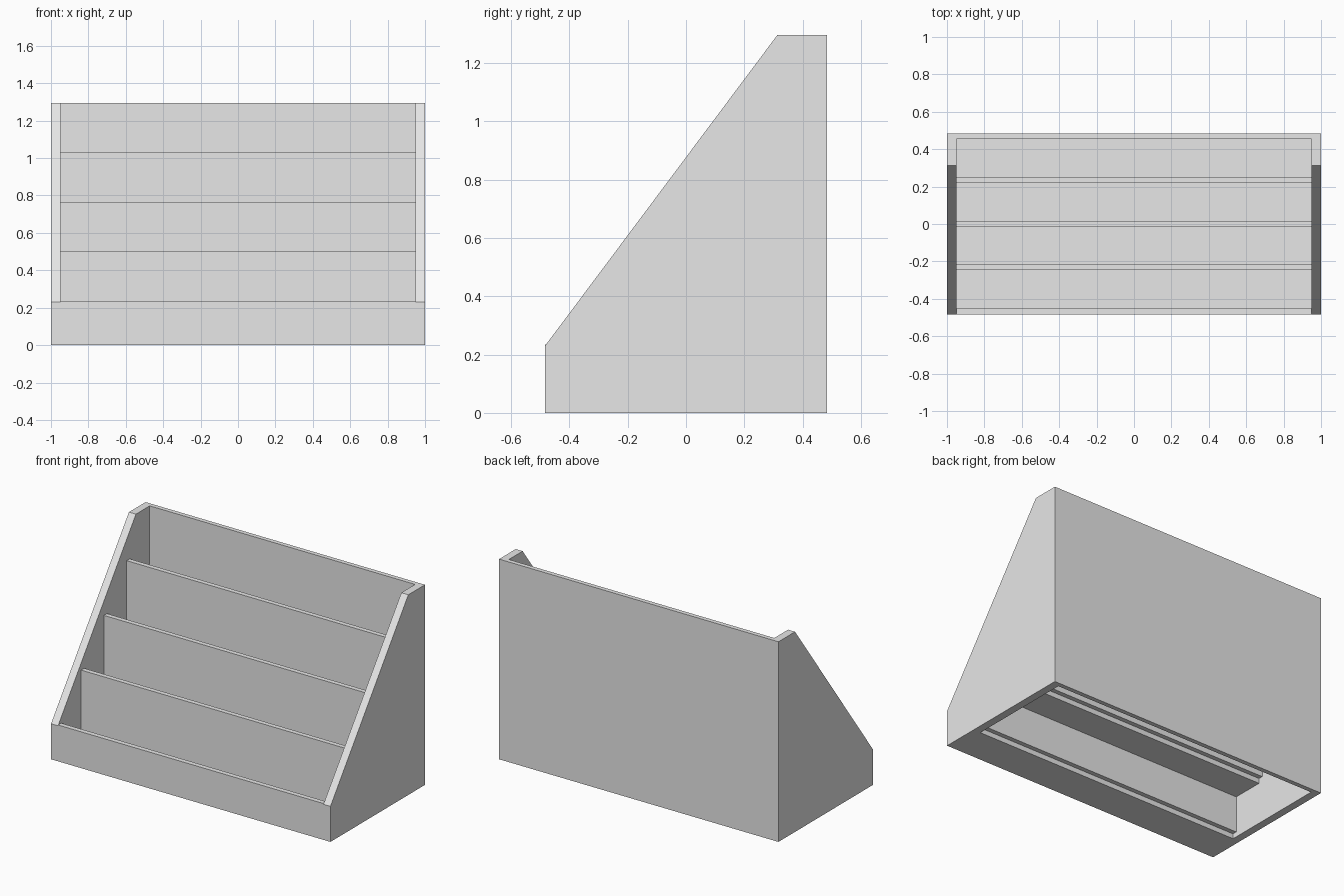
import bpy, bmesh

cube = bpy.data.objects.get("Cube")
if cube:
    bpy.data.objects.remove(cube, do_unlink=True)

# Single plain grey
grey = bpy.data.materials.new("light_grey")
grey.use_nodes = True
colour = (0.8, 0.8, 0.8, 1.0)
grey.diffuse_color = colour
grey.node_tree.nodes["Principled BSDF"].inputs["Base Color"].default_value = colour

HALF_X, INNER_X = 1.0, 0.95      # outer width and inside of the end panels
FRONT, BACK = -0.483, 0.483
HEIGHT, LIP = 1.295, 0.235       # back height and front lip height
THICK = 0.032                    # board thickness
STEP_Y, STEP_Z = 0.233, 0.265    # tier spacing


def prism(name, profile, x0, x1):
    """Extrude a (y, z) profile along x."""
    bm = bmesh.new()
    face = bm.faces.new([bm.verts.new((x0, y, z)) for y, z in profile])
    out = bmesh.ops.extrude_face_region(bm, geom=[face])
    moved = [v for v in out["geom"] if isinstance(v, bmesh.types.BMVert)]
    bmesh.ops.translate(bm, verts=moved, vec=(x1 - x0, 0, 0))
    bmesh.ops.recalc_face_normals(bm, faces=bm.faces)
    mesh = bpy.data.meshes.new(name)
    bm.to_mesh(mesh)
    bm.free()
    mesh.materials.append(grey)
    obj = bpy.data.objects.new(name, mesh)
    bpy.context.collection.objects.link(obj)
    return obj


def board(name, y0, y1, z0, z1):
    """Rectangular board fitted between the end panels."""
    return prism(name, [(y0, z0), (y1, z0), (y1, z1), (y0, z1)], -INNER_X, INNER_X)


# Sloping end panels
side = [(FRONT, 0), (BACK, 0), (BACK, HEIGHT), (0.313, HEIGHT), (FRONT, 0.23)]
prism("left_panel", side, INNER_X, HALF_X)
prism("right_panel", side, -HALF_X, -INNER_X)

# Front lip and back panel
board("front_lip", FRONT, FRONT + THICK, 0, LIP)
board("back_panel", BACK - THICK + 0.003, BACK, 0, HEIGHT)

# Stepped tier floors, each with the divider rising behind it
for i in range(4):
    y = FRONT + i * STEP_Y
    z = i * STEP_Z
    board(f"tier_floor_{i + 1}", y + THICK - 0.002, y + STEP_Y + 0.005, z, z + THICK + 0.002)
    if i < 3:
        board(f"divider_{i + 1}", y + STEP_Y + 0.003, y + STEP_Y + THICK + 0.002,
              z + THICK, LIP + (i + 1) * STEP_Z)
